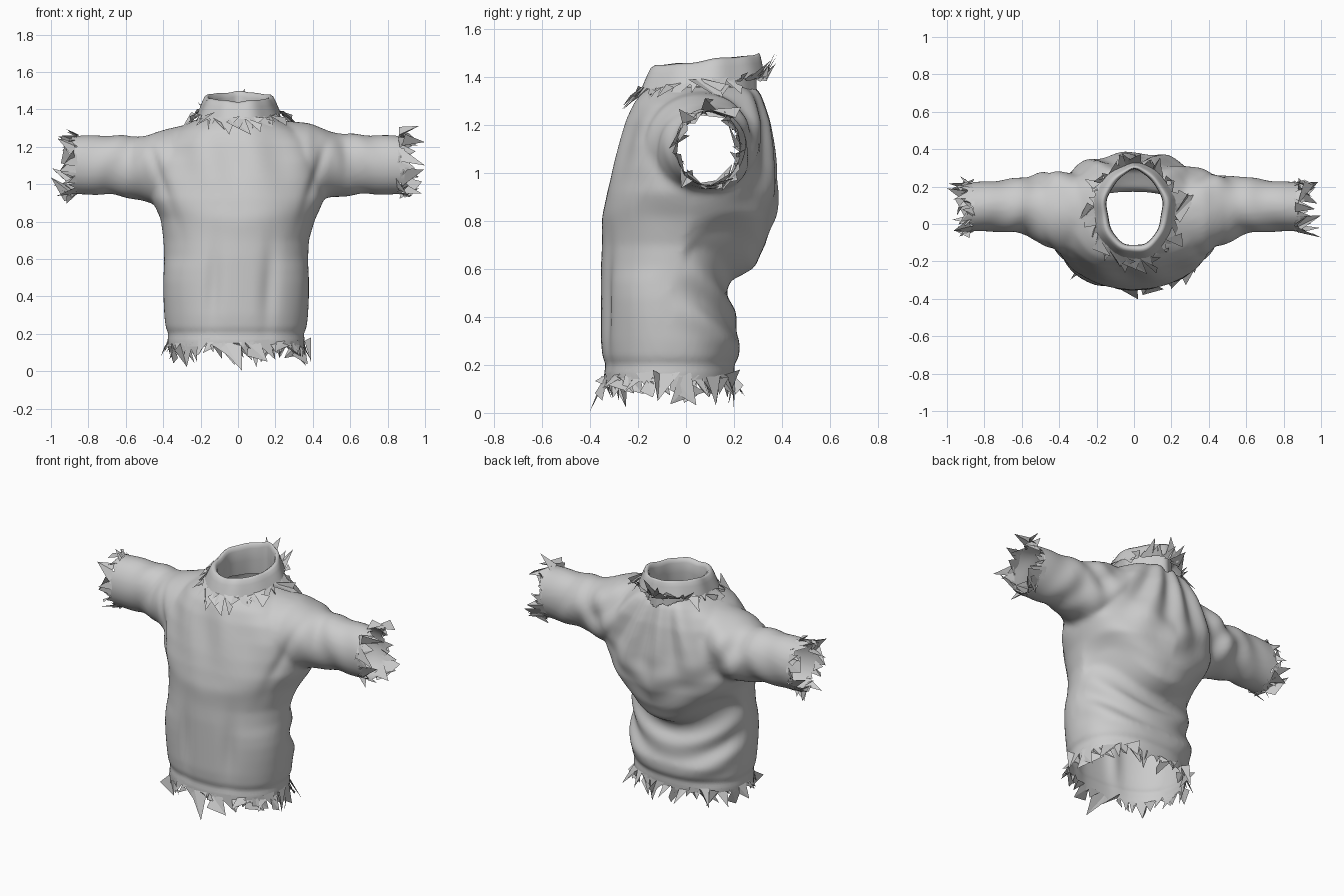
import bpy, bmesh, math, random
from mathutils import Vector

if "Cube" in bpy.data.objects:
    bpy.data.objects.remove(bpy.data.objects["Cube"])

random.seed(7)
TAU = 2 * math.pi


def spow(v, e):
    return math.copysign(abs(v) ** e, v)


def bump(v, centre, width):
    return math.exp(-((v - centre) / width) ** 2)


def loft(bm, rings, closed=True):
    rows = [[bm.verts.new(p) for p in r] for r in rings]
    n = len(rows[0])
    for a, b in zip(rows, rows[1:]):
        for i in range(n):
            bm.faces.new((a[i], a[(i + 1) % n], b[(i + 1) % n], b[i]))
    if closed:
        bm.faces.new(rows[0][::-1])
        bm.faces.new(rows[-1])
    return rows


def make_object(bm, name, smooth=True):
    me = bpy.data.meshes.new(name)
    bm.to_mesh(me)
    me.polygons.foreach_set("use_smooth", [smooth] * len(me.polygons))
    ob = bpy.data.objects.new(name, me)
    bpy.context.collection.objects.link(ob)
    return ob


# Torso profile: z, centre x, half width, front y, back y
TORSO = [(0.04, -.01, .36, -.34, .20), (0.15, -.01, .365, -.34, .20), (0.30, -.01, .385, -.355, .23),
         (0.40, -.01, .39, -.355, .20), (0.48, -.01, .39, -.355, .18), (0.55, -.01, .385, -.355, .19),
         (0.61, -.01, .385, -.355, .28), (0.70, -.01, .39, -.35, .335), (0.82, 0, .415, -.345, .37),
         (0.92, 0, .46, -.33, .375), (1.02, 0, .47, -.305, .37), (1.12, 0, .46, -.275, .355),
         (1.22, 0, .41, -.245, .34), (1.29, 0, .33, -.215, .32), (1.335, 0, .25, -.18, .305),
         (1.36, 0, .19, -.14, .28)]
# Sleeve profile: x, front y, back y, low z, high z
SLEEVE = [(.12, -.16, .29, .98, 1.34), (.25, -.165, .295, .92, 1.335), (.38, -.16, .285, .90, 1.315),
          (.48, -.12, .27, .915, 1.28), (.57, -.06, .25, .935, 1.262), (.70, -.04, .235, .945, 1.265),
          (.85, -.04, .225, .945, 1.26), (.96, -.04, .22, .945, 1.255)]

body = bmesh.new()
rings = []
for z, cx, rx, yf, yb in TORSO:
    pouch = 0.34 * bump(z, 0.6, 0.14)
    ring = []
    for i in range(64):
        c, s = math.cos(TAU * i / 64), math.sin(TAU * i / 64)
        lift = pouch * c * c * max(0, s) ** 0.7
        ring.append((cx + rx * spow(c, .88), (yf + yb) / 2 + (yb - yf) / 2 * spow(s, .92), z + lift))
    rings.append(ring)
loft(body, rings)
for side in (1, -1):
    rings = []
    for x, yf, yb, zl, zh in SLEEVE:
        drop = (0.012 if side > 0 else -0.02) * bump(x, .4, .17)
        rings.append([(side * x, (yf + yb) / 2 + (yb - yf) / 2 * math.cos(TAU * i / 40) * side,
                       (zl + zh) / 2 + drop + (zh - zl) / 2 * math.sin(TAU * i / 40)) for i in range(40)])
    loft(body, rings)
bmesh.ops.recalc_face_normals(body, faces=body.faces)
block = make_object(body, "cloth_blockout")
body.free()

# Fuse torso and sleeves into one skin
rm = block.modifiers.new("fuse", 'REMESH')
rm.mode = 'VOXEL'
rm.voxel_size = 0.014
sm = block.modifiers.new("soften", 'SMOOTH')
sm.factor = 0.5
sm.iterations = 9
dg = bpy.context.evaluated_depsgraph_get()
bm = bmesh.new()
bm.from_object(block, dg)
bpy.data.objects.remove(block)
bm.normal_update()


# Cloth folds
def fold(p, n):
    x, y, z = p
    d = 0.0
    ax = abs(x)
    torso = 1 / (1 + math.exp((ax - .5) * 25))
    if n.y > 0:
        b = min(1, n.y * 1.6) * torso
        swag = z - 1.3 * (x + .06) ** 2 + 0.12 * x
        d += b * bump(z, .45, .2) * 0.012 * math.sin(swag * 32 + 1)
        ang = math.atan2(x, 1.62 - z)
        d += b * bump(z, 1.10, .24) * 0.015 * math.sin(ang * 19 + 3 * z)
        d += b * bump(z, .85, .15) * 0.008 * math.sin(24 * (z - .7 * ax))
    else:
        f = min(1, -n.y * 1.6) * torso
        for cx in (-.13, .17):
            d -= f * 0.018 * bump(x, cx + .05 * (z - .5), .045) * bump(z, .45, .22)
        d += f * 0.005 * bump(z, .80 + .2 * ax, .07)
        d += f * 0.008 * math.sin(24 * x + 5 * z) * bump(z, 1.15, .18)
        d -= f * 0.014 * bump(ax - .42 - .35 * (z - 1.05), 0, .03) * bump(z, 1.05, .2)
    d += 0.006 * math.sin(30 * ax + 16 * z + 9 * y) * bump(ax, .62, .16)
    d += 0.010 * math.sin(26 * (ax - .9 * z)) * bump(ax, .48, .1) * max(0, n.y)
    d -= 0.008 * bump(z, .2, .025) * torso
    return d


moves = [(v, v.normal * fold(v.co, v.normal)) for v in bm.verts]
for v, m in moves:
    v.co += m

# Open the hem, cuffs and neck
cut = []
for f in bm.faces:
    c = f.calc_center_median()
    rag = 0.014 * math.sin(c.x * 61 + c.y * 47 + c.z * 53)
    neck = c.z > 1.22 and (c.x / .165) ** 2 + ((c.y - .09) / .215) ** 2 < 1
    if c.z < .14 + rag or abs(c.x) > .88 + rag or neck:
        cut.append(f)
bmesh.ops.delete(bm, geom=cut, context='FACES')
bm.normal_update()
make_object(bm, "sweater_body")
edges = [(v.co.copy(), v.normal.copy()) for v in bm.verts if v.is_boundary]
bm.free()

# Folded collar: outward offset, z at the front, z at the back
COLLAR = [(.004, 1.29, 1.30), (-.004, 1.36, 1.39), (-.002, 1.42, 1.465), (.006, 1.437, 1.488),
          (.018, 1.445, 1.495), (.032, 1.435, 1.485), (.044, 1.41, 1.46), (.056, 1.38, 1.435),
          (.070, 1.345, 1.405)]
bm = bmesh.new()
rings = []
for off, zf, zb in COLLAR:
    ring = []
    for i in range(72):
        t = TAU * i / 72
        c, s = math.cos(t), math.sin(t)
        wob = 0.003 * math.sin(5 * t + 20 * off) + 0.002 * math.sin(9 * t)
        back = max(0, s)
        ring.append((.003 + (.152 * (1 - .2 * back * back) + off + wob) * c,
                     .085 + (.205 + off * (.5 if s > 0 else 1) + wob) * s,
                     zf + (zb - zf) * (s + 1) / 2 + wob))
    rings.append(ring)
rows = loft(bm, rings, closed=False)
bmesh.ops.recalc_face_normals(bm, faces=bm.faces)
make_object(bm, "collar")
flap = [v.co.copy() for v in rows[-1]]
bm.free()


# Torn shards of cloth along every open edge
def shards(name, points, count, size, inward, outward):
    bm = bmesh.new()
    step = len(points) / count
    for k in range(count):
        p, axis, out = points[int(k * step)]
        tan = axis.cross(out).normalized()
        ln = size * random.uniform(.4, 1.15)

        def reach(lo, hi):
            q = (p + axis * ln * random.uniform(lo, hi) + out * ln * random.uniform(-inward, outward)
                 + tan * ln * random.uniform(-.6, .6))
            q.x, q.z = max(-1, min(1, q.x)), max(0, q.z)
            return bm.verts.new(q)

        a = bm.verts.new(p - tan * ln * .25 - axis * ln * .15)
        b = bm.verts.new(p + tan * ln * .3 - axis * ln * .1)
        c, d = reach(.35, .9), reach(-.3, .5)
        bm.faces.new((a, b, c))
        bm.faces.new((b, d, c))
    make_object(bm, name, smooth=False)
    bm.free()


hem = [(p, Vector((0, 0, -1)), n) for p, n in edges if p.z < .3]
hem.sort(key=lambda e: math.atan2(e[0].y + .07, e[0].x))
shards("hem_shards", hem, 56, .15, .3, .5)
for side, label in ((1, "left"), (-1, "right")):
    cuff = [(p, Vector((side, 0, 0)), n) for p, n in edges if p.x * side > .7]
    cuff.sort(key=lambda e: math.atan2(e[0].z - 1.1, e[0].y - .09))
    shards(label + "_cuff_shards", cuff, 28, .14, .4, .45)
neck = []
for p in flap:
    out = Vector((p.x, p.y - .085, 0)).normalized()
    up = .7 if p.y > .22 else -.5
    neck.append((p, (out * .35 + Vector((0, 0, up))).normalized(), out))
shards("collar_shards", neck, 40, .13, .05, .45)
